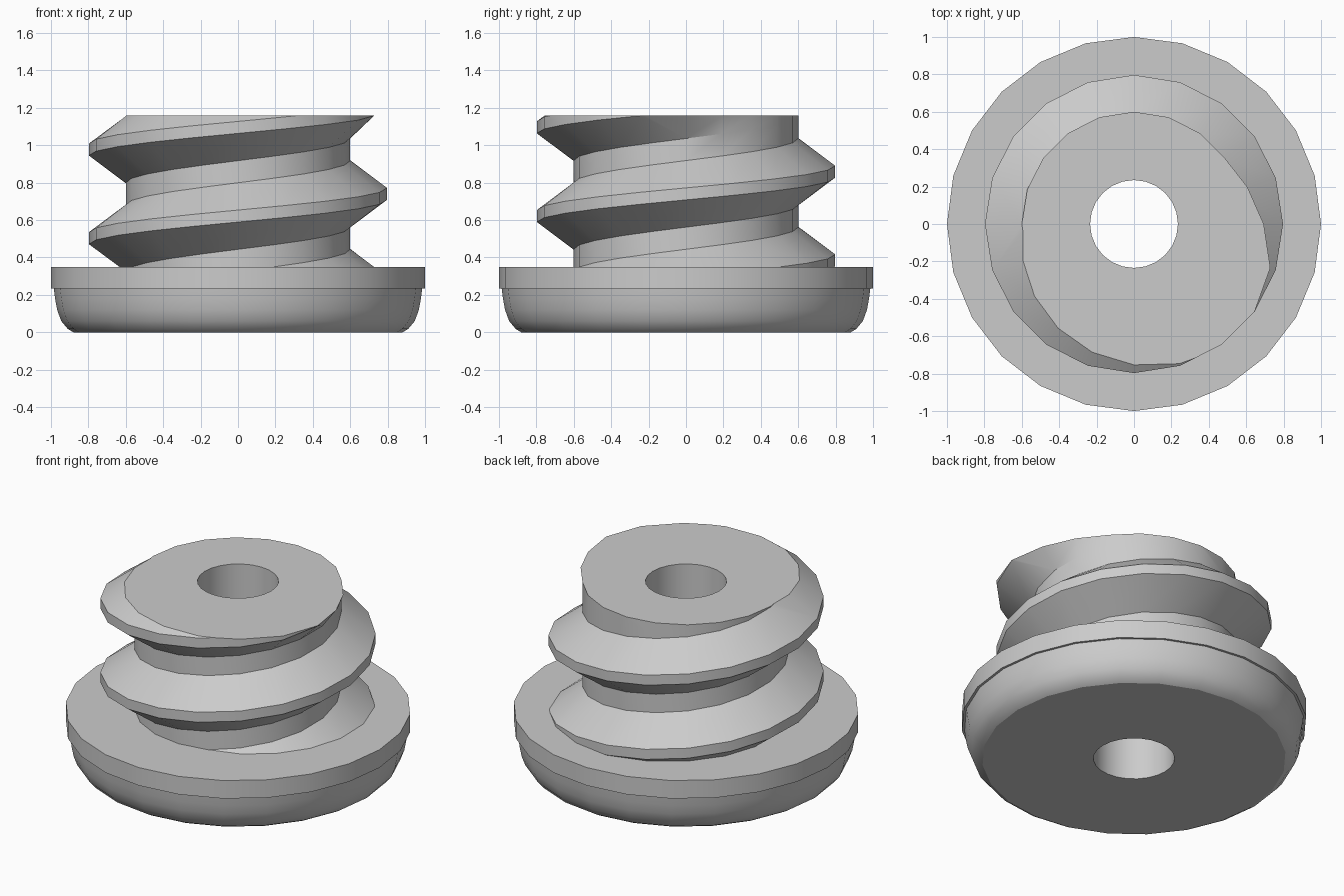
import bpy, bmesh
from math import sin, cos, pi, radians

cube = bpy.data.objects.get("Cube")
if cube:
    bpy.data.objects.remove(cube, do_unlink=True)

GREY = (0.6, 0.6, 0.6, 1)
mat = bpy.data.materials.new("plain grey")
mat.use_nodes = True
mat.diffuse_color = GREY
mat.node_tree.nodes["Principled BSDF"].inputs["Base Color"].default_value = GREY

BORE = 0.235
FLANGE_TOP, TOP = 0.35, 1.16
ROOT, DEPTH, PITCH, STEPS = 0.6, 0.197, 0.474, 20


def finish(name, bm):
    bmesh.ops.recalc_face_normals(bm, faces=bm.faces)
    mesh = bpy.data.meshes.new(name)
    bm.to_mesh(mesh)
    bm.free()
    mesh.materials.append(mat)
    obj = bpy.data.objects.new(name, mesh)
    bpy.context.collection.objects.link(obj)
    bpy.ops.object.select_all(action="DESELECT")
    obj.select_set(True)
    bpy.context.view_layer.objects.active = obj
    bpy.ops.object.shade_smooth_by_angle(angle=radians(30))


def skin(bm, rows):
    """Bridge neighbouring rows of points with quads."""
    rows = [[bm.verts.new(p) for p in row] for row in rows]
    for a, b in zip(rows, rows[1:]):
        for j in range(len(a) - 1):
            bm.faces.new((a[j], b[j], b[j + 1], a[j + 1]))


def lathe(bm, profile, sides=24):
    skin(bm, [[(r * sin(2 * pi * i / sides), r * cos(2 * pi * i / sides), z)
               for r, z in profile] for i in range(sides + 1)])
    bmesh.ops.remove_doubles(bm, verts=bm.verts, dist=1e-4)


# Flange with a square lip, a rounded underside and a bore
bm = bmesh.new()
lathe(bm, [(BORE, 0), (0.88, 0), (0.91, 0.018), (0.945, 0.06), (0.967, 0.12),
           (0.978, 0.18), (0.985, 0.235), (1, 0.235), (1, FLANGE_TOP),
           (BORE, FLANGE_TOP), (BORE, 0)])
finish("flange", bm)


# Threaded shaft: helical sheet whose thread runs out just below the top
def thread_row(i):
    a = 2 * pi * i / STEPS
    z = 0.266 + PITCH * i / STEPS
    r = ROOT + DEPTH * max(0, min(1, 0.28 * (42 - i)))
    section = [(ROOT, -0.178), (r, -0.032), (r, 0.032), (ROOT, 0.178),
               (ROOT, PITCH - 0.178)]
    return [(q * cos(a), q * sin(a), z + dz) for q, dz in section]


bm = bmesh.new()
skin(bm, [thread_row(i) for i in range(-STEPS, 3 * STEPS)])
lathe(bm, [(BORE, 0), (BORE, 2)])

# Trim both ends flat and cap the top around the bore
for z, up in ((FLANGE_TOP, -1), (TOP, 1)):
    cut = bmesh.ops.bisect_plane(
        bm, geom=bm.verts[:] + bm.edges[:] + bm.faces[:], dist=1e-5,
        plane_co=(0, 0, z), plane_no=(0, 0, up), clear_outer=True)
rim = [e for e in cut["geom_cut"] if isinstance(e, bmesh.types.BMEdge)]
bmesh.ops.triangle_fill(bm, edges=rim, use_beauty=True, normal=(0, 0, 1))
finish("threaded_shaft", bm)
